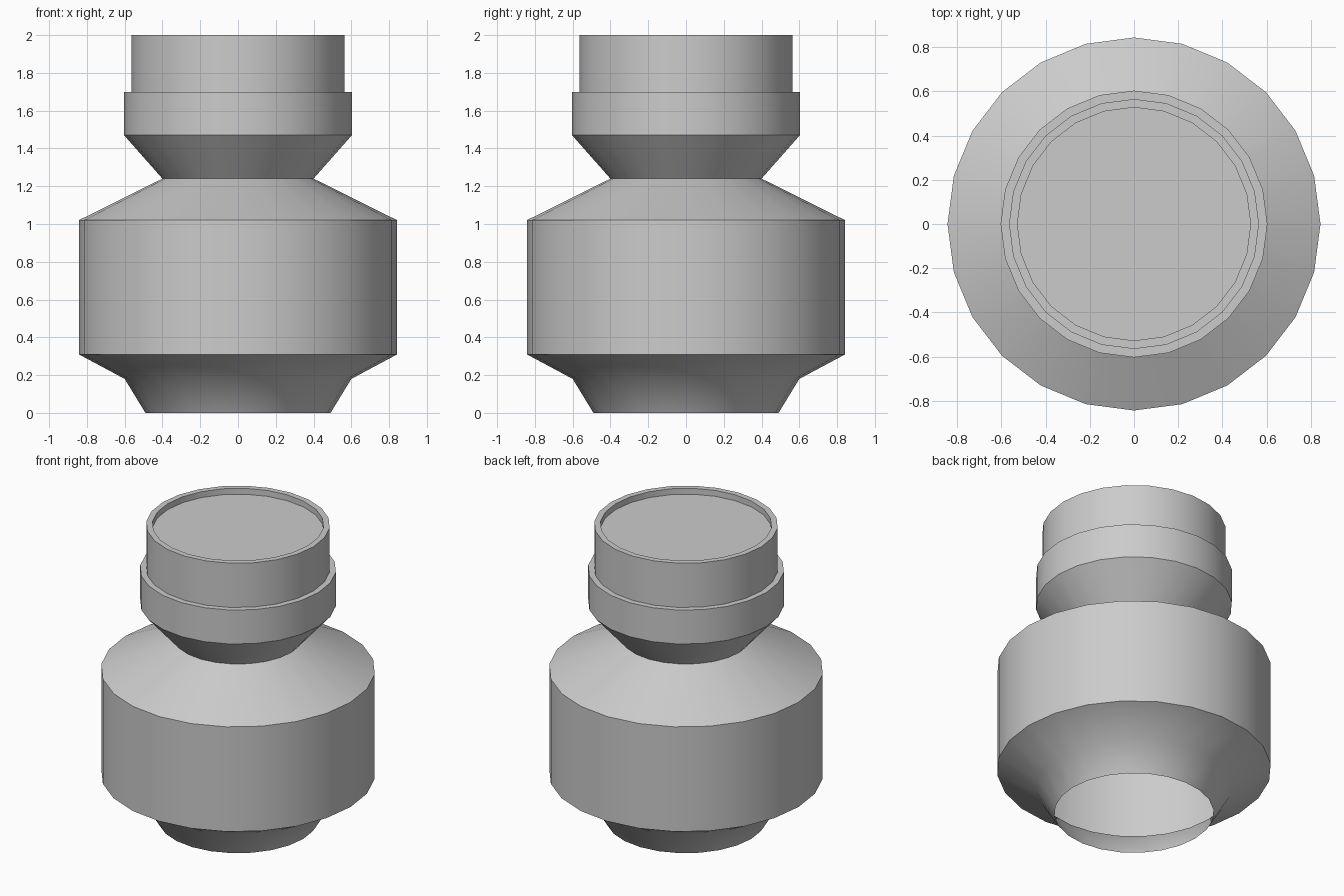
import bpy, bmesh, math

if "Cube" in bpy.data.objects:
    bpy.data.objects.remove(bpy.data.objects["Cube"], do_unlink=True)

SIDES = 24

# Single plain grey finish
grey = bpy.data.materials.new("plain grey")
grey.use_nodes = True
colour = (0.6, 0.6, 0.6, 1.0)
grey.diffuse_color = colour
grey.node_tree.nodes["Principled BSDF"].inputs["Base Color"].default_value = colour


def lathe(name, profile, cap_end=False):
    """Spin a (radius, height) profile around z, optionally closing the last ring."""
    bm = bmesh.new()
    rings = []
    for r, z in profile:
        rings.append([bm.verts.new((r * math.cos(math.tau * i / SIDES),
                                    r * math.sin(math.tau * i / SIDES), z))
                      for i in range(SIDES)])
    for low, high in zip(rings, rings[1:]):
        for i in range(SIDES):
            j = (i + 1) % SIDES
            bm.faces.new((low[i], low[j], high[j], high[i]))
    if cap_end:
        bm.faces.new(rings[-1])
    mesh = bpy.data.meshes.new(name)
    bm.to_mesh(mesh)
    bm.free()
    mesh.materials.append(grey)
    obj = bpy.data.objects.new(name, mesh)
    bpy.context.collection.objects.link(obj)
    bpy.ops.object.select_all(action="DESELECT")
    obj.select_set(True)
    bpy.context.view_layer.objects.active = obj
    bpy.ops.object.shade_smooth_by_angle(angle=math.radians(32))
    return obj


# Hollow body, open underneath: foot, belly, sloped shoulder up to the neck
lathe("body", [(0.49, 0), (0.60, 0.18), (0.843, 0.31), (0.843, 1.02), (0.40, 1.24)])

# Flared collar, ledge, rim and shallow recessed lid
lathe("collar_and_lid", [(0.40, 1.24), (0.603, 1.47), (0.603, 1.70), (0.565, 1.70),
                         (0.565, 2.0), (0.527, 2.0), (0.527, 1.96)], cap_end=True)
